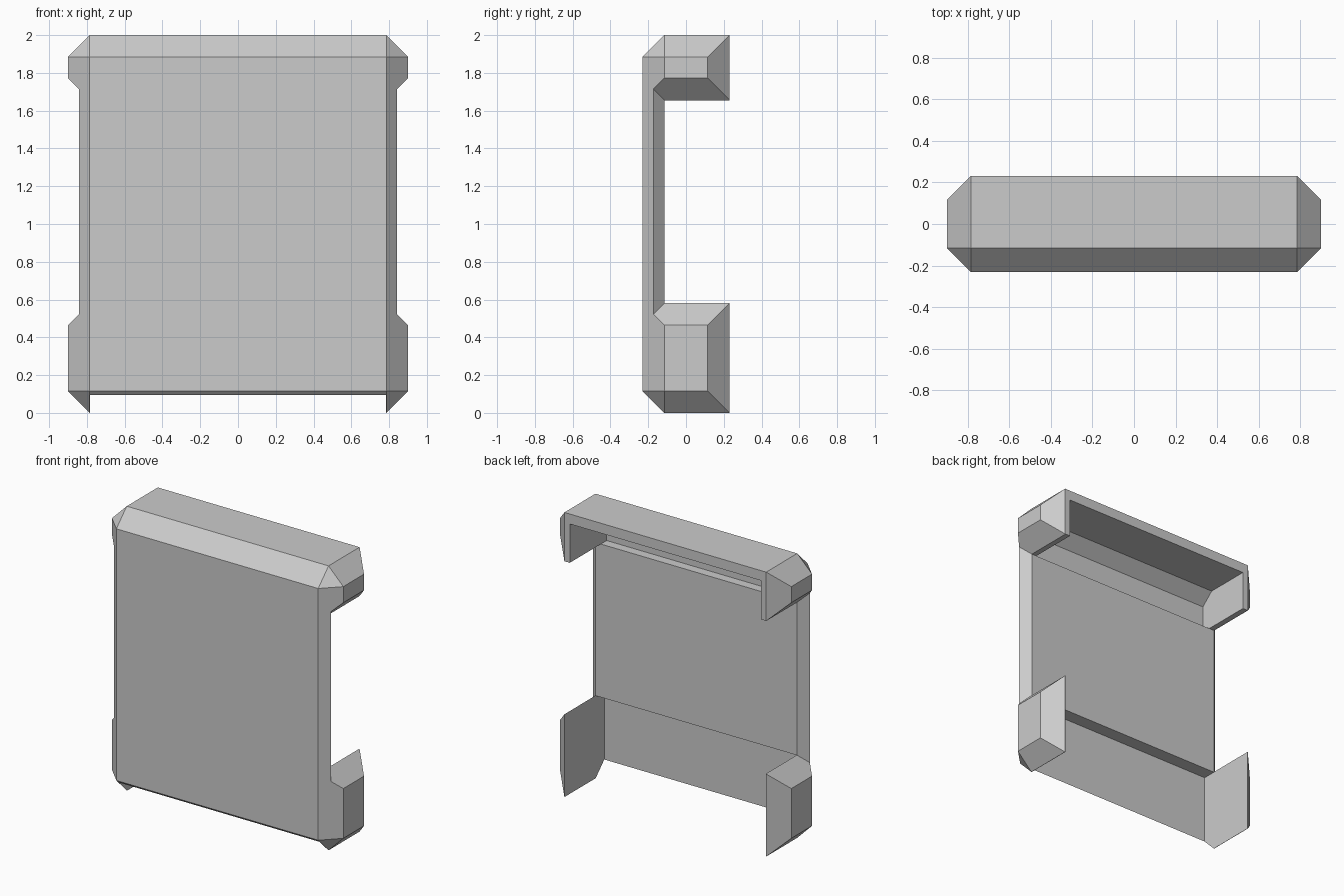
import bpy, bmesh

cube = bpy.data.objects.get("Cube")
if cube:
    bpy.data.objects.remove(cube, do_unlink=True)

C = 0.115            # chamfer size
X, Y = 0.9, 0.23     # half width, half depth
XI = X - C           # half width of the flat front
NOTCH = (0.58, 1.657)  # bottom and top of the rear notch

grey = bpy.data.materials.new("plain grey")
grey.use_nodes = True
grey.diffuse_color = (0.6, 0.6, 0.6, 1)
grey.node_tree.nodes["Principled BSDF"].inputs["Base Color"].default_value = (0.6, 0.6, 0.6, 1)


def finish(name, bm):
    bmesh.ops.recalc_face_normals(bm, faces=bm.faces[:])
    mesh = bpy.data.meshes.new(name)
    bm.to_mesh(mesh)
    bm.free()
    mesh.materials.append(grey)
    obj = bpy.data.objects.new(name, mesh)
    bpy.context.collection.objects.link(obj)
    return obj


def hull(name, points):
    bm = bmesh.new()
    for p in points:
        bm.verts.new(p)
    bmesh.ops.convex_hull(bm, input=bm.verts[:])
    bmesh.ops.dissolve_limit(bm, angle_limit=0.01, verts=bm.verts[:], edges=bm.edges[:])
    return finish(name, bm)


def prism(name, profile, half):
    """Extrude a (y, z) profile across the width."""
    bm = bmesh.new()
    face = bm.faces.new([bm.verts.new((-half, y, z)) for y, z in profile])
    new = bmesh.ops.extrude_face_region(bm, geom=[face])["geom"]
    moved = [v for v in new if isinstance(v, bmesh.types.BMVert)]
    bmesh.ops.translate(bm, verts=moved, vec=(2 * half, 0, 0))
    return finish(name, bm)


# Chamfered outer block
points = []
for s in (-1, 1):
    for z_end, z_in in ((0, C), (2, 2 - C)):
        points += [(s * XI, -Y, z_in),
                   (s * X, -Y + C, z_in), (s * X, Y - C, z_in),
                   (s * XI, -Y + C, z_end), (s * XI, Y, z_end)]
shell = hull("case_shell", points)

# Rear notch with the thin lower panel
lo, hi = NOTCH
back = -Y + C
cutters = [prism("rear_cutter", [(-0.21, -0.5), (0.5, -0.5), (0.5, hi),
                                 (back, hi), (back, lo), (-0.21, lo)], XI - 0.002)]

# Hollow in the top cap
cutters.append(prism("cap_cutter", [(-0.18, hi), (back, hi), (back, 1.5), (0.5, 1.5),
                                    (0.5, 1.93), (-0.09, 1.93), (-0.18, 1.85)], 0.743))

# Flared side notches between the upper and lower lugs
for side, s in (("left", 1), ("right", -1)):
    cutters.append(hull(side + "_cutter", [
        (s * (XI + k), y, z) for k in (-0.05, 0.2)
        for y in (back - k, 0.5) for z in (lo - k, hi + k)]))

for cutter in cutters:
    cutter.hide_render = True
    mod = shell.modifiers.new(cutter.name, "BOOLEAN")
    mod.operation = "DIFFERENCE"
    mod.solver = "EXACT"
    mod.object = cutter

# Bake the cuts and drop the helpers
graph = bpy.context.evaluated_depsgraph_get()
result = bpy.data.meshes.new_from_object(shell.evaluated_get(graph))
shell.modifiers.clear()
shell.data = result
for cutter in cutters:
    bpy.data.objects.remove(cutter, do_unlink=True)
